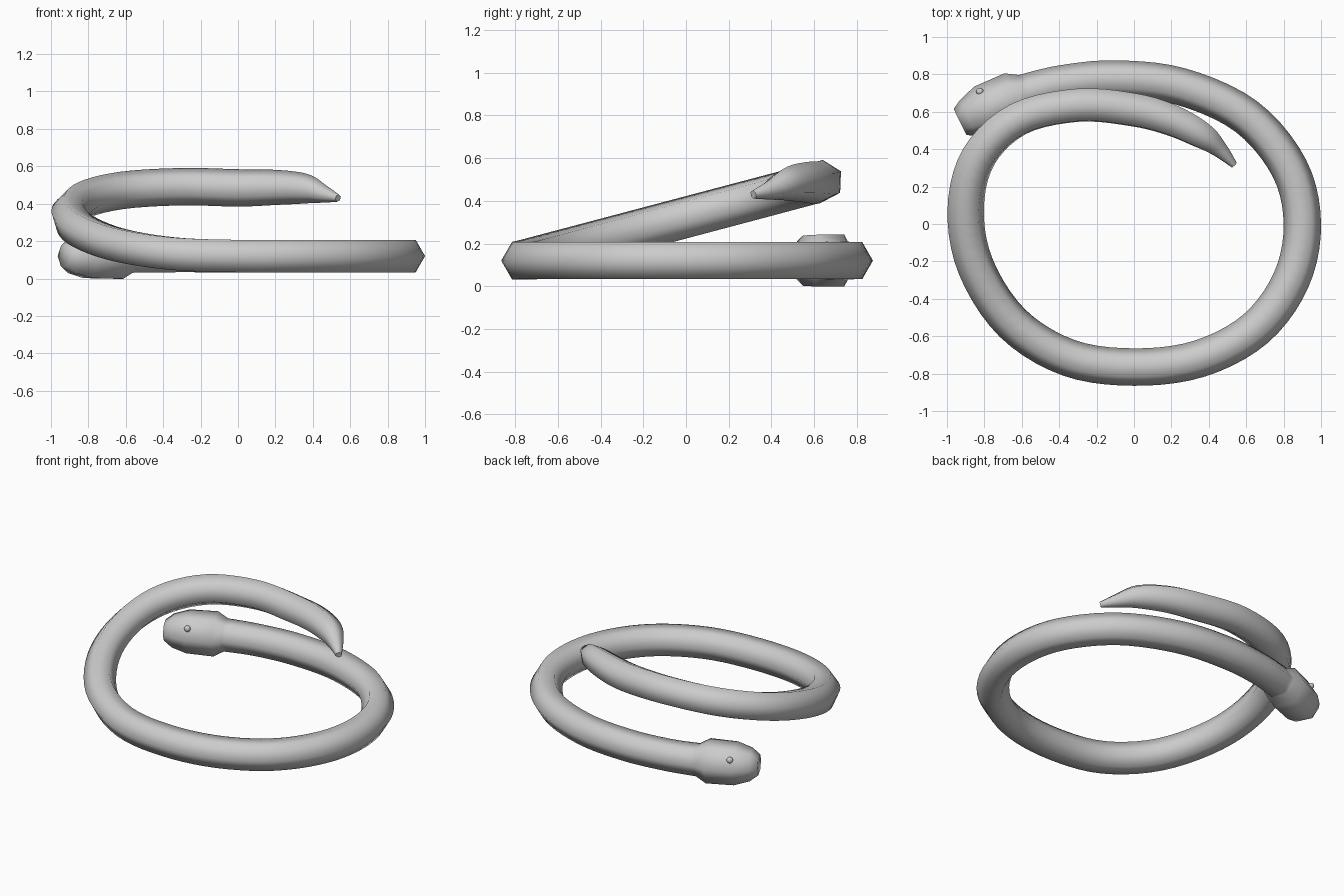
import bpy, bmesh, math
from mathutils import Vector

if "Cube" in bpy.data.objects:
    bpy.data.objects.remove(bpy.data.objects["Cube"])


def rise(y):
    # height of the climbing half of the coil
    return 0.12 + 0.265 * (y + 0.765)


# path: x, y, z, radius
B = 0.12
head = [(-0.93, 0.545, B, 0.078), (-0.885, 0.567, B, 0.105), (-0.80, 0.61, B, 0.136),
        (-0.64, 0.676, B, 0.14), (-0.58, 0.70, B, 0.103)]
body = [(-0.38, 0.75, B, 0.1), (-0.1, 0.775, B, 0.1), (0.25, 0.735, B, 0.1),
        (0.6, 0.575, B, 0.1), (0.83, 0.3, B, 0.1), (0.9, 0, B, 0.1),
        (0.84, -0.3, B, 0.1), (0.65, -0.56, B, 0.1), (0.35, -0.72, B, 0.1), (0, -0.765, B, 0.1)]
climb = [(x, y, rise(y), 0.1) for x, y in
         [(-0.35, -0.715), (-0.65, -0.53), (-0.845, -0.23), (-0.9, 0.08), (-0.83, 0.36),
          (-0.62, 0.56), (-0.3, 0.635), (0, 0.61)]]
tail = [(0.2, 0.555, 0.487, 0.094), (0.36, 0.475, 0.48, 0.08),
        (0.46, 0.395, 0.452, 0.048), (0.535, 0.315, 0.43, 0.02)]
keys = [Vector(p) for p in body + climb + tail]
keys.insert(0, Vector(head[-1]))

# smooth the body path with Catmull-Rom; keep the head rings as they are
path = [Vector(p) for p in head[:-1]]
STEPS = 5
for i in range(len(keys) - 1):
    a, b, c, d = (keys[max(0, min(len(keys) - 1, i + k))] for k in (-1, 0, 1, 2))
    for s in range(STEPS):
        t = s / STEPS
        path.append(0.5 * (2 * b + (c - a) * t + (2 * a - 5 * b + 4 * c - d) * t * t
                           + (3 * b - a - 3 * c + d) * t ** 3))
path.append(keys[-1])

# sweep a hexagon along the path, carrying the up direction without twist
SIDES = 6
bm = bmesh.new()
up = Vector((0, 0, 1))
rings = []
for i, p in enumerate(path):
    tan = (path[min(i + 1, len(path) - 1)].xyz - path[max(i - 1, 0)].xyz).normalized()
    up = (up - tan * up.dot(tan)).normalized()
    side = tan.cross(up)
    # the snout is slightly flattened
    flat = 0.8 if i == 0 else 1.0
    rings.append([bm.verts.new(p.xyz + p.w * (side * math.cos(k * math.tau / SIDES)
                  + up * flat * math.sin(k * math.tau / SIDES))) for k in range(SIDES)])
for r, q in zip(rings, rings[1:]):
    for k in range(SIDES):
        n = (k + 1) % SIDES
        bm.faces.new((r[k], r[n], q[n], q[k]))
bm.faces.new(rings[0])
bm.faces.new(rings[-1])
bmesh.ops.recalc_face_normals(bm, faces=bm.faces)
mesh = bpy.data.meshes.new("snake_body")
bm.to_mesh(mesh)
bm.free()
snake = bpy.data.objects.new("snake_body", mesh)
bpy.context.collection.objects.link(snake)
bpy.context.view_layer.objects.active = snake
snake.select_set(True)
bpy.ops.object.shade_smooth_by_angle(angle=math.radians(70))

# eyes, mirrored across the head direction
mid = Vector((-0.785, 0.616, 0.185))
out = Vector((-0.39, 0.92, 0))
for name, s in (("outer_eye", 1), ("inner_eye", -1)):
    bpy.ops.mesh.primitive_uv_sphere_add(segments=12, ring_count=8, radius=0.02,
                                         location=mid + out * 0.1 * s)
    eye = bpy.context.object
    eye.name = name
    bpy.ops.object.shade_smooth()
